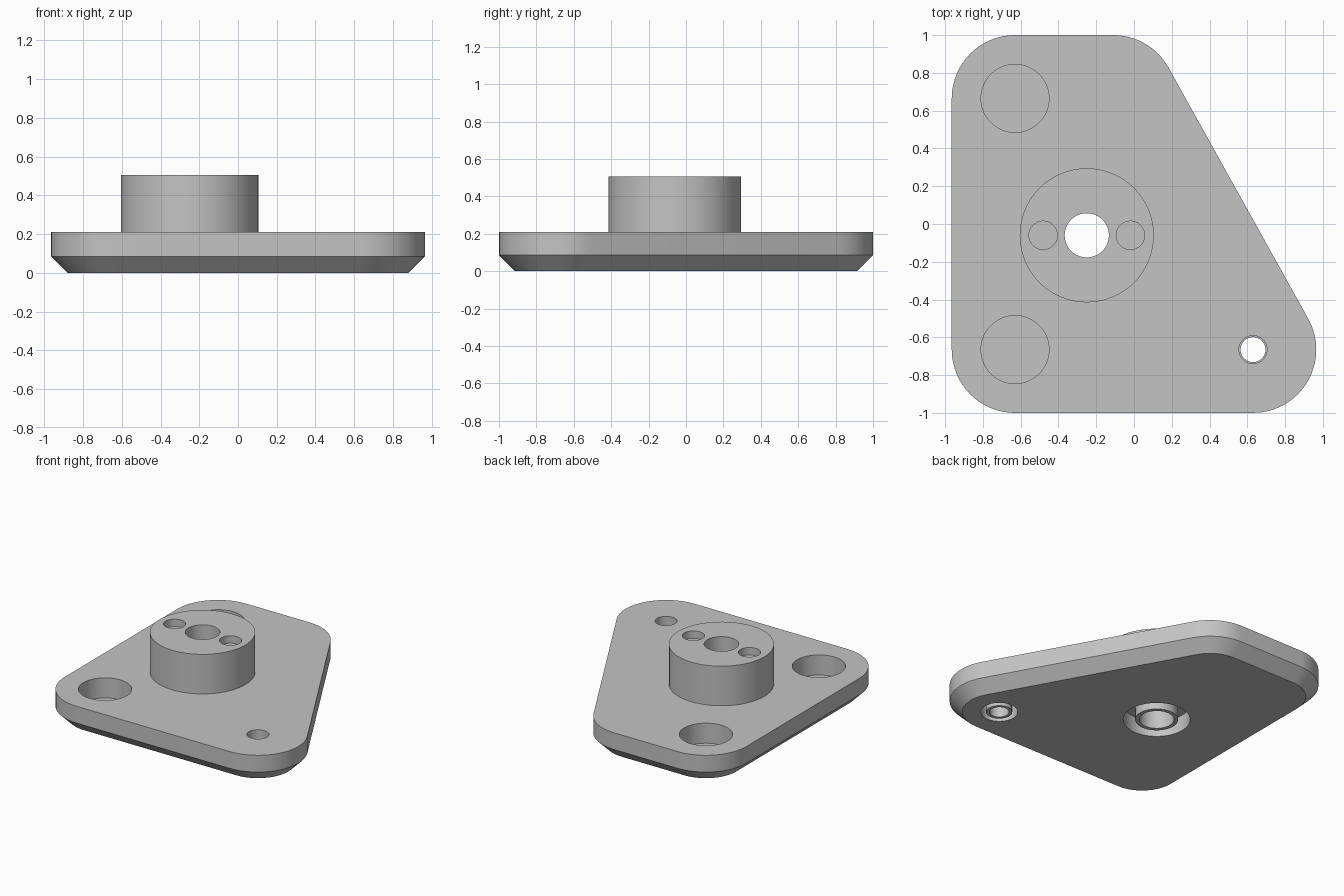
import bpy, bmesh, math
from mathutils import Vector

cube = bpy.data.objects.get("Cube")
if cube:
    bpy.data.objects.remove(cube, do_unlink=True)

grey = bpy.data.materials.new("plain grey")
grey.use_nodes = True
colour = (0.55, 0.55, 0.55, 1)
grey.diffuse_color = colour
grey.node_tree.nodes["Principled BSDF"].inputs["Base Color"].default_value = colour

CORNERS = [Vector(p) for p in ((-0.63, -0.665), (0.63, -0.665), (-0.11, 0.665), (-0.63, 0.665))]
BOSS = (-0.25, -0.06)
PIN = (0.63, -0.665)
TOP, BOSS_TOP = 0.21, 0.505

bm = bmesh.new()


def outline(radius, steps=16):
    """Rounded outline, counter-clockwise round the corner centres."""
    points = []
    for i, c in enumerate(CORNERS):
        before = c - CORNERS[i - 1]
        after = CORNERS[(i + 1) % len(CORNERS)] - c
        start = math.atan2(-before.x, before.y)
        turn = (math.atan2(-after.x, after.y) - start) % math.tau
        for k in range(steps + 1):
            a = start + turn * k / steps
            points.append((c.x + radius * math.cos(a), c.y + radius * math.sin(a)))
    return points


def circle(centre, r, n=64):
    return [(centre[0] + r * math.cos(math.tau * i / n),
             centre[1] + r * math.sin(math.tau * i / n)) for i in range(n)]


def skin(sections):
    """Join a run of (points, height) sections; return its first and last rings."""
    rings = [[bm.verts.new((x, y, z)) for x, y in pts] for pts, z in sections]
    for a, b in zip(rings, rings[1:]):
        for i in range(len(a)):
            bm.faces.new((a[i - 1], a[i], b[i], b[i - 1]))
    return rings[0], rings[-1]


def turned(centre, profile):
    """Surface of revolution through (radius, height) points."""
    return skin([(circle(centre, r), z) for r, z in profile])


def pocket(centre, r, top, floor):
    rim, base = turned(centre, [(r, top), (r, floor)])
    bm.faces.new(base)
    return rim


def flat(*rings):
    """Fill the flat area between an outer ring and the holes in it."""
    edges = [bm.edges.get((ring[i - 1], ring[i])) for ring in rings for i in range(len(ring))]
    bmesh.ops.triangle_fill(bm, edges=edges, use_beauty=True, normal=(0, 0, 1))


# Plate rim with a chamfer underneath
bottom_rim, top_rim = skin([(outline(0.25), 0), (outline(0.335), 0.085), (outline(0.335), TOP)])

# Boss wall
boss_foot, boss_rim = turned(BOSS, [(0.355, TOP), (0.355, BOSS_TOP)])

# Through bores, each ending in a thin sleeve with a ring groove round it
bore_rim, bore_groove = turned(BOSS, [
    (0.117, BOSS_TOP), (0.117, 0), (0.145, 0), (0.145, 0.12), (0.226, 0.12), (0.226, 0)])
pin_rim, pin_groove = turned(PIN, [
    (0.074, TOP), (0.074, 0.13), (0.066, 0.13), (0.066, 0),
    (0.088, 0), (0.088, 0.12), (0.125, 0.12), (0.125, 0)])

# Blind pockets in the plate and in the boss
plate_pockets = [pocket((-0.63, s * 0.665), 0.18, TOP, 0.06) for s in (-1, 1)]
boss_pockets = [pocket((BOSS[0] + s * 0.231, BOSS[1]), 0.075, BOSS_TOP, 0.45) for s in (-1, 1)]

# Flat faces
flat(bottom_rim, bore_groove, pin_groove)
flat(top_rim, boss_foot, pin_rim, *plate_pockets)
flat(boss_rim, bore_rim, *boss_pockets)

bmesh.ops.recalc_face_normals(bm, faces=bm.faces)
mesh = bpy.data.meshes.new("mounting_plate")
bm.to_mesh(mesh)
bm.free()
mesh.materials.append(grey)
plate = bpy.data.objects.new("mounting_plate", mesh)
bpy.context.collection.objects.link(plate)

bpy.ops.object.select_all(action='DESELECT')
plate.select_set(True)
bpy.context.view_layer.objects.active = plate
bpy.ops.object.shade_smooth_by_angle(angle=math.radians(30))
